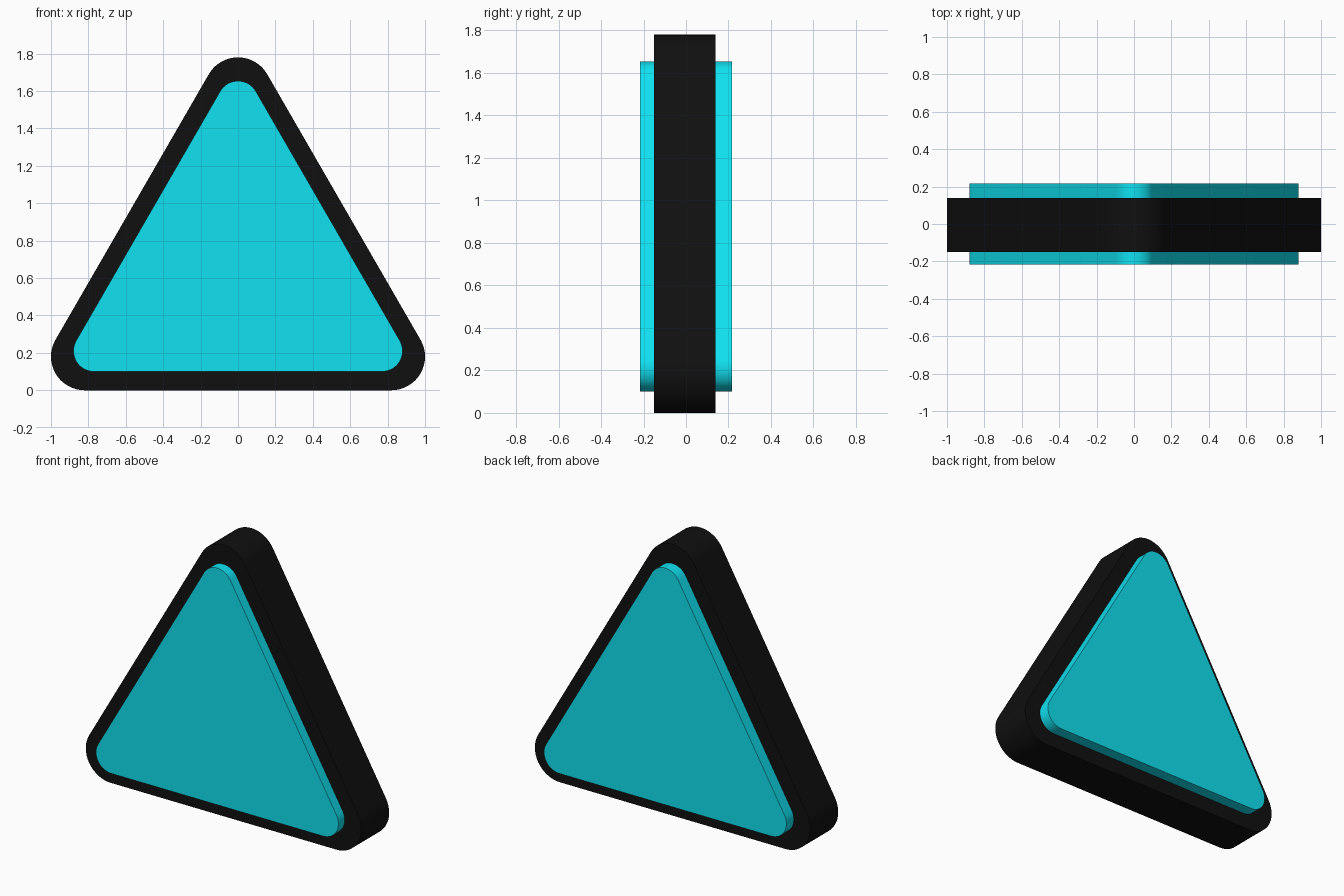
import bpy, bmesh, math

if "Cube" in bpy.data.objects:
    bpy.data.objects.remove(bpy.data.objects["Cube"])


def material(name, color):
    m = bpy.data.materials.new(name)
    m.diffuse_color = color
    m.use_nodes = True
    m.node_tree.nodes["Principled BSDF"].inputs["Base Color"].default_value = m.diffuse_color
    return m


def rounded_triangle(half_width, radius, bottom, steps=16):
    """Outline of an equilateral triangle with rounded corners, in x and z."""
    cx = half_width - radius
    low = bottom + radius
    corners = [(cx, low, -90), (0, low + cx * math.sqrt(3), 30), (-cx, low, 150)]
    points = []
    for x, z, start in corners:
        for i in range(steps + 1):
            a = math.radians(start + 120 * i / steps)
            points.append((x + radius * math.cos(a), z + radius * math.sin(a)))
    return points


def prism(name, outline, y_front, y_back, mat):
    """Extrude an outline from y_front to y_back as a closed solid."""
    bm = bmesh.new()
    face = bm.faces.new([bm.verts.new((x, y_front, z)) for x, z in outline])
    result = bmesh.ops.extrude_face_region(bm, geom=[face], use_keep_orig=True)
    moved = [g for g in result["geom"] if isinstance(g, bmesh.types.BMVert)]
    bmesh.ops.translate(bm, verts=moved, vec=(0, y_back - y_front, 0))
    bmesh.ops.recalc_face_normals(bm, faces=bm.faces)
    mesh = bpy.data.meshes.new(name)
    bm.to_mesh(mesh)
    bm.free()
    mesh.materials.append(mat)
    obj = bpy.data.objects.new(name, mesh)
    bpy.context.collection.objects.link(obj)
    bpy.ops.object.select_all(action="DESELECT")
    obj.select_set(True)
    bpy.context.view_layer.objects.active = obj
    bpy.ops.object.shade_smooth_by_angle(angle=math.radians(30))
    return obj


black = material("black", (0.005, 0.005, 0.005, 1))
cyan = material("cyan", (0.005, 0.75, 0.87, 1))

# Dark outer body
prism("outer_body", rounded_triangle(1.0, 0.18, 0.0), -0.15, 0.139, black)

# Bright panel passing through the body, raised on front and back
prism("inner_panel", rounded_triangle(0.88, 0.11, 0.10), -0.216, 0.216, cyan)
